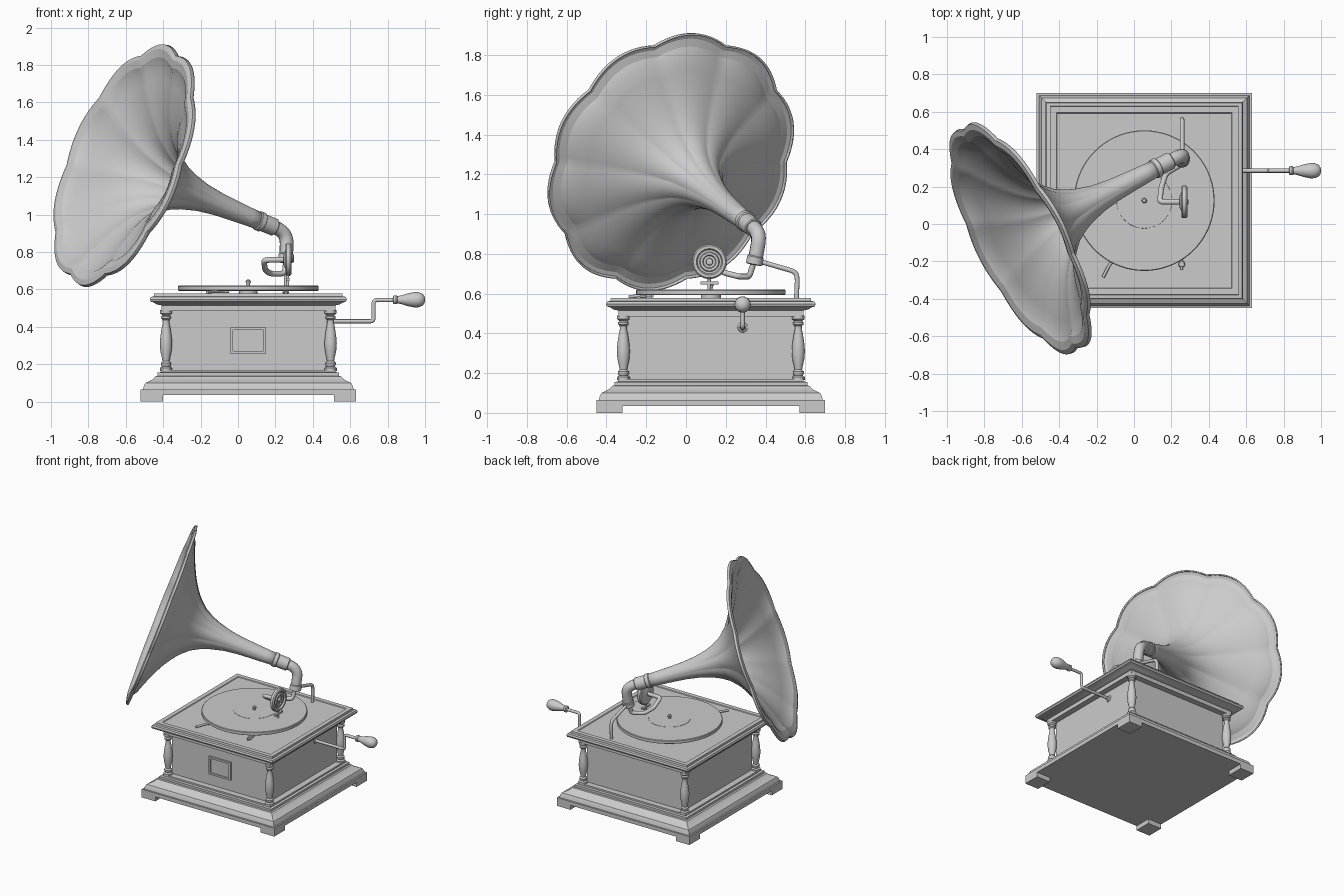
import bpy, bmesh
from math import pi, sin, cos, tau, sqrt
from mathutils import Vector, Matrix

CX, CY = 0.055, 0.125          # centre of the cabinet


def finish(ob, angle=0.6):
    bpy.ops.object.select_all(action='DESELECT')
    ob.select_set(True)
    bpy.context.view_layer.objects.active = ob
    bpy.ops.object.shade_smooth_by_angle(angle=angle)
    return ob


def lathe(name, profile, matrix=None, segs=32, caps=True, wave=None, angle=0.6):
    """Revolve (radius, height) points; segs=4 gives a square moulding by half width."""
    bm, rings = bmesh.new(), []
    square = segs == 4
    for r, z in profile:
        ring = []
        for i in range(segs):
            a = tau * i / segs + (pi / 4 if square else 0)
            rr = r * (sqrt(2) if square else 1)
            if wave:
                rr *= wave(a, r)
            ring.append(bm.verts.new((rr * cos(a), rr * sin(a), z)))
        rings.append(ring)
    for a, b in zip(rings, rings[1:]):
        for i in range(segs):
            j = (i + 1) % segs
            bm.faces.new((a[i], a[j], b[j], b[i]))
    if caps:
        bm.faces.new(rings[0][::-1])
        bm.faces.new(rings[-1])
    bmesh.ops.recalc_face_normals(bm, faces=bm.faces)
    me = bpy.data.meshes.new(name)
    bm.to_mesh(me)
    bm.free()
    ob = bpy.data.objects.new(name, me)
    bpy.context.collection.objects.link(ob)
    if matrix:
        ob.matrix_world = matrix
    return finish(ob, angle)


def at(x, y, z=0):
    return Matrix.Translation((x, y, z))


def along(origin, direction):
    q = Vector(direction).to_track_quat('Z', 'Y')
    return Matrix.Translation(origin) @ q.to_matrix().to_4x4()


def box(name, lo, hi):
    lo, hi = Vector(lo), Vector(hi)
    bpy.ops.mesh.primitive_cube_add(size=1, location=(lo + hi) / 2)
    ob = bpy.context.object
    ob.name = name
    ob.scale = hi - lo
    return ob


def tube(name, points, radius, bend=0.03):
    """Round rod through points with filleted corners."""
    pts = [Vector(p) for p in points]
    path = [pts[0]]
    for p, c, n in zip(pts, pts[1:], pts[2:]):
        a = c + (p - c).normalized() * min(bend, (p - c).length * 0.49)
        b = c + (n - c).normalized() * min(bend, (n - c).length * 0.49)
        for k in range(7):
            t = k / 6
            path.append(a * (1 - t) ** 2 + c * 2 * t * (1 - t) + b * t * t)
    path.append(pts[-1])
    cu = bpy.data.curves.new(name, 'CURVE')
    cu.dimensions = '3D'
    cu.bevel_depth, cu.bevel_resolution, cu.use_fill_caps = radius, 4, True
    sp = cu.splines.new('POLY')
    sp.points.add(len(path) - 1)
    for s, p in zip(sp.points, path):
        s.co = (*p, 1)
    ob = bpy.data.objects.new(name, cu)
    bpy.context.collection.objects.link(ob)
    bpy.ops.object.select_all(action='DESELECT')
    ob.select_set(True)
    bpy.context.view_layer.objects.active = ob
    bpy.ops.object.convert(target='MESH')
    return finish(bpy.context.object)


# Cabinet: stepped base, plain body, moulded lid with a sloping border
C = at(CX, CY)
lathe("base_moulding", [(0.575, 0.035), (0.575, 0.065), (0.563, 0.065), (0.558, 0.085),
                        (0.55, 0.1), (0.53, 0.11), (0.51, 0.12), (0.497, 0.135),
                        (0.485, 0.138), (0.485, 0.155), (0.467, 0.158), (0.467, 0.17)], C, 4)
lathe("cabinet_body", [(0.42, 0.165), (0.42, 0.49)], C, 4)
lathe("lid", [(0.465, 0.485), (0.465, 0.515), (0.49, 0.52), (0.505, 0.53), (0.522, 0.535),
              (0.527, 0.547), (0.522, 0.56), (0.505, 0.563), (0.503, 0.578),
              (0.47, 0.578), (0.466, 0.573)], C, 4)

# Feet and corner balusters
baluster = [(0.033, 0.165), (0.033, 0.18), (0.022, 0.187), (0.028, 0.198), (0.028, 0.208),
            (0.019, 0.217), (0.022, 0.235), (0.03, 0.27), (0.033, 0.31), (0.03, 0.35),
            (0.023, 0.395), (0.017, 0.425), (0.019, 0.438), (0.027, 0.445), (0.027, 0.455),
            (0.019, 0.462), (0.032, 0.472), (0.032, 0.49)]
for sx in (-1, 1):
    for sy in (-1, 1):
        x, y = CX + sx * 0.575, CY + sy * 0.575
        x2, y2 = x - sx * 0.118, y - sy * 0.13
        box("foot", (min(x, x2), min(y, y2), 0), (max(x, x2), max(y, y2), 0.064))
        lathe("corner_baluster", baluster, at(CX + sx * 0.44, CY + sy * 0.44), 20)

# Front plaque frame
yf = CY - 0.42
box("plaque_plate", (CX - 0.085, yf - 0.005, 0.265), (CX + 0.085, yf + 0.01, 0.385))
for s in (-1, 1):
    xc, zc = CX + s * 0.088, 0.326 + s * 0.063
    box("plaque_side", (xc - 0.007, yf - 0.014, 0.256), (xc + 0.007, yf + 0.01, 0.396))
    box("plaque_rail", (CX - 0.095, yf - 0.014, zc - 0.007), (CX + 0.095, yf + 0.01, zc + 0.007))

# Turntable, record label and spindle
lathe("turntable_hub", [(0.05, 0.565), (0.05, 0.6)], C)
lathe("turntable", [(0.37, 0.592), (0.376, 0.596), (0.376, 0.616), (0.372, 0.62)], C, 72)
lathe("record_label", [(0.15, 0.617), (0.148, 0.6215)], C, 48)
lathe("spindle", [(0.009, 0.615), (0.009, 0.63), (0.013, 0.636), (0.014, 0.644),
                  (0.009, 0.651), (0.002, 0.653)], C, 16)

# Brake lever and speed pointer on the lid
tube("brake_lever", [(-0.165, -0.285, 0.585), (-0.125, -0.205, 0.59), (-0.05, -0.17, 0.588)], 0.008)
lathe("speed_knob", [(0.012, 0.565), (0.012, 0.578), (0.018, 0.583), (0.014, 0.592)],
      at(0.255, -0.215), 16)
tube("speed_pointer", [(0.255, -0.245, 0.582), (0.255, -0.17, 0.582)], 0.007)

# Crank and wooden handle
yk = 0.285
lathe("crank_escutcheon", [(0.026, 0), (0.024, 0.006), (0.015, 0.01), (0.013, 0.02)],
      along((CX + 0.418, yk, 0.43), (1, 0, 0)), 24)
tube("crank_rod", [(0.45, yk, 0.43), (0.725, yk, 0.43), (0.725, yk, 0.543), (0.84, yk, 0.543)],
     0.011, 0.018)
lathe("crank_handle", [(0.016, 0), (0.024, 0.004), (0.024, 0.018), (0.019, 0.024), (0.023, 0.045),
                       (0.034, 0.08), (0.041, 0.115), (0.04, 0.14), (0.031, 0.16),
                       (0.016, 0.17), (0.003, 0.172)], along((0.828, yk, 0.545), (1, 0, 0)), 24)

# Horn: flared petals with creased seams and a bent scalloped lip
N = Vector((-0.833, -0.433, 0.344)).normalized()
P0 = Vector((0.14, 0.31, 0.955))


def petals(a, r):
    depth = 0.05 * min(1, max(0, (r - 0.035) / 0.1))
    return 1 + depth * (abs(sin(5 * a)) - 0.64)


horn = lathe("horn", [(0.040, 0), (0.045, 0.1), (0.051, 0.2), (0.058, 0.3), (0.072, 0.4),
                      (0.098, 0.5), (0.122, 0.56), (0.155, 0.62), (0.2, 0.67), (0.232, 0.7),
                      (0.27, 0.728), (0.31, 0.754), (0.35, 0.777), (0.43, 0.815),
                      (0.505, 0.845), (0.57, 0.868), (0.605, 0.895), (0.645, 0.908),
                      (0.67, 0.903), (0.673, 0.888)],
             along(P0, N), 120, False, petals, 0.33)
sol = horn.modifiers.new("thickness", 'SOLIDIFY')
sol.thickness, sol.offset = 0.01, 0

# Collar and elbow
lathe("horn_collar", [(0.042, -0.07), (0.047, -0.065), (0.047, 0.01), (0.053, 0.015),
                      (0.053, 0.04), (0.046, 0.045)], along(P0, N), 28)
tube("elbow", [P0, (0.262, 0.373, 0.905), (0.258, 0.35, 0.78)], 0.037, 0.07)
D = Vector((0.008, 0.04, 0.2))
lathe("elbow_collar", [(0.034, -0.02), (0.042, -0.016), (0.042, 0.02), (0.036, 0.026)],
      along((0.257, 0.346, 0.765), D), 24)

# Support bracket behind the elbow
tube("support_bracket", [(0.257, 0.36, 0.765), (0.257, 0.55, 0.71), (0.257, 0.56, 0.68),
                         (0.257, 0.555, 0.565)], 0.012, 0.025)

# Tone arm and sound box
tube("tone_arm", [(0.257, 0.345, 0.77), (0.25, 0.318, 0.685), (0.17, 0.27, 0.685),
                  (0.145, 0.19, 0.705), (0.138, 0.118, 0.757), (0.255, 0.118, 0.76)], 0.015, 0.02)
lathe("sound_box", [(0.03, -0.022), (0.05, -0.012), (0.08, -0.012), (0.087, -0.006), (0.087, 0.012),
                    (0.08, 0.02), (0.066, 0.02), (0.06, 0.008), (0.05, 0.008), (0.046, 0.018),
                    (0.034, 0.018), (0.03, 0.01), (0.018, 0.01), (0.016, 0.024), (0.006, 0.026)],
      along((0.265, 0.118, 0.76), (1, 0, 0)), 48)
box("stylus_clamp", (0.256, 0.073, 0.645), (0.276, 0.163, 0.66))
tube("stylus", [(0.266, 0.118, 0.69), (0.266, 0.115, 0.62)], 0.008)
